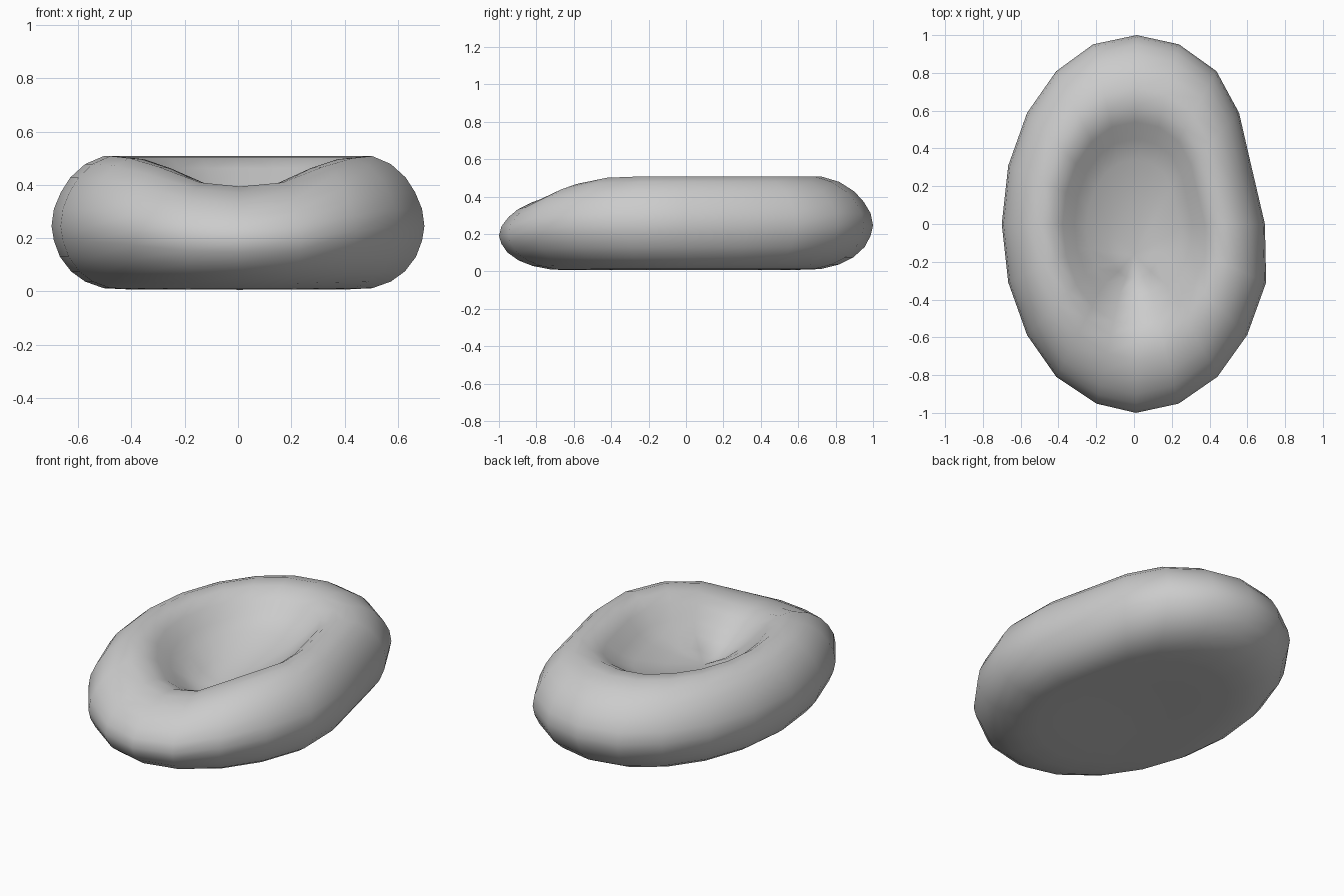
import bpy, bmesh, math

if "Cube" in bpy.data.objects:
    bpy.data.objects.remove(bpy.data.objects["Cube"])

SIDES = 20

# Cross-section from underside, round the rim, down into the bowl:
# (fraction of radius, height, shift towards the back)
PROFILE = [(0.3, 0.02, 0), (0.6, 0.008, 0), (0.72, 0.012, 0), (0.82, 0.037, 0), (0.895, 0.075, 0),
           (0.955, 0.13, 0), (0.987, 0.19, 0), (1.0, 0.245, 0), (0.987, 0.31, 0), (0.95, 0.372, 0),
           (0.90, 0.427, 0), (0.82, 0.478, 0), (0.72, 0.508, 0), (0.62, 0.503, 0),
           (0.54, 0.462, 0), (0.45, 0.395, 0), (0.36, 0.345, -0.02), (0.2, 0.285, -0.09)]

# Lowered front lip, by number of steps from the front
FRONT_DIP = {0: 0.775, 1: 0.805, 2: 0.92, 3: 0.985}

# Slight lopsidedness of the outline, by step counted from the right side
X_SHIFT = {0: -0.007, 1: -0.045, 2: -0.01, 3: 0.025, 4: 0.022, 5: 0.014,
           14: 0.018, 15: 0.01, 16: 0.02, 17: 0.03, 18: 0.033, 19: 0.034}


def rim_point(i, f, z, shift):
    a = 2 * math.pi * i / SIDES
    k = FRONT_DIP.get(abs(i - 15), 1.0)
    return ((0.7 * math.cos(a) + X_SHIFT.get(i, 0)) * f, math.sin(a) * f + shift, z * k)


# Cushion: stacked oval rings closed by a fan below and a fan in the bowl
bm = bmesh.new()
rings = [[bm.verts.new(rim_point(i, *p)) for i in range(SIDES)] for p in PROFILE]
for low, high in zip(rings, rings[1:]):
    for i in range(SIDES):
        j = (i + 1) % SIDES
        bm.faces.new((low[i], low[j], high[j], high[i]))
for ring, centre in ((rings[0], (0, 0, 0.025)), (rings[-1], (0, -0.16, 0.235))):
    c = bm.verts.new(centre)
    for i in range(SIDES):
        bm.faces.new((ring[i], ring[(i + 1) % SIDES], c))
bmesh.ops.recalc_face_normals(bm, faces=bm.faces)
for face in bm.faces:
    face.smooth = True

mesh = bpy.data.meshes.new("oval_cushion")
bm.to_mesh(mesh)
bm.free()
bpy.context.collection.objects.link(bpy.data.objects.new("oval_cushion", mesh))
